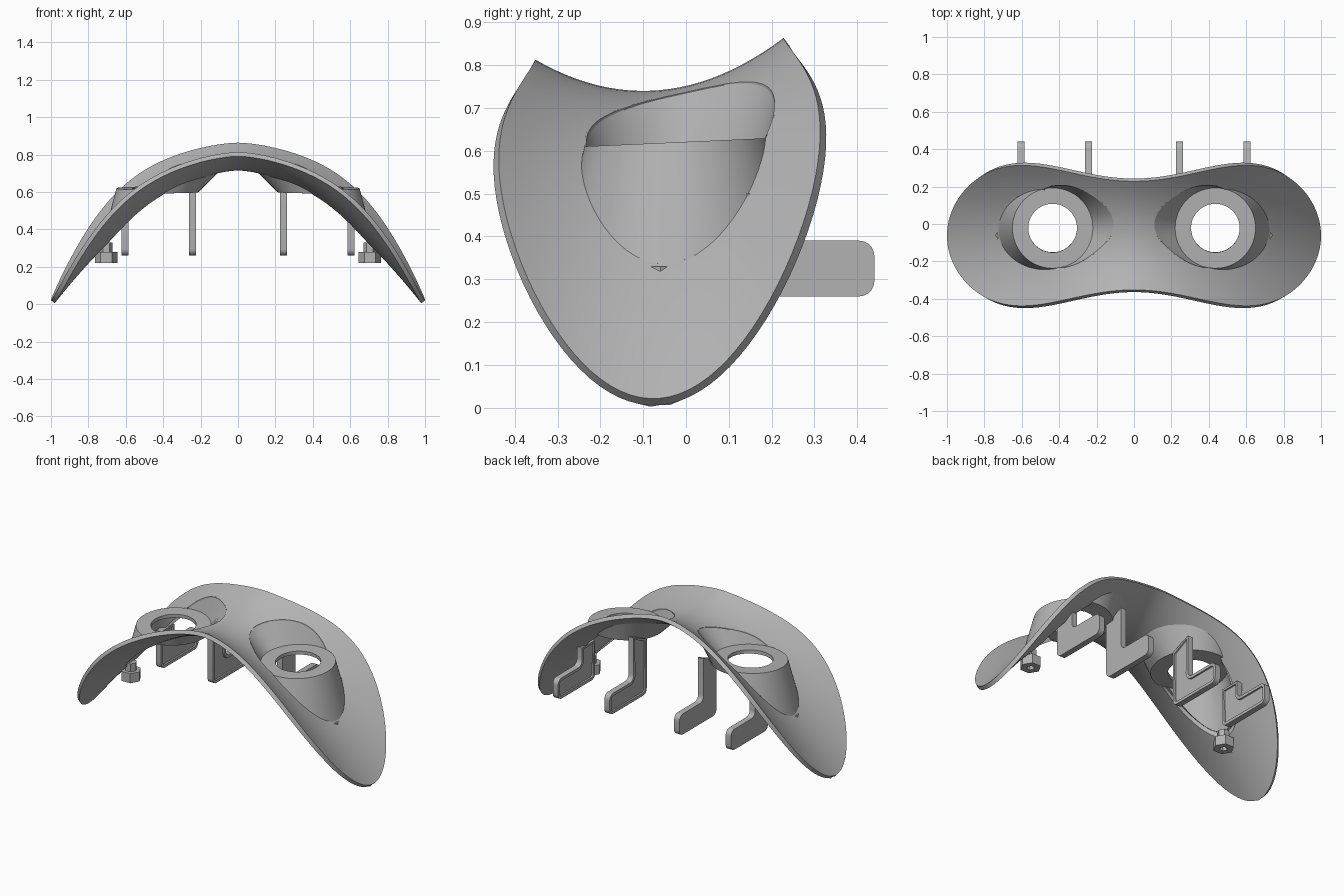
import bpy, bmesh, math

if "Cube" in bpy.data.objects:
    bpy.data.objects.remove(bpy.data.objects["Cube"])

# One plain grey material
grey = bpy.data.materials.new("plain_grey")
grey.use_nodes = True
GREY = (0.45, 0.45, 0.45, 1)
grey.diffuse_color = GREY
grey.node_tree.nodes["Principled BSDF"].inputs["Base Color"].default_value = GREY

CX, CY = 0.435, -0.022          # socket centre
RING, BORE = 0.215, 0.13        # socket ring radii
STEPS = 72


def surface(x, y):
    """Height of the saddle-shaped shell."""
    return 0.74 - 0.72 * abs(x) ** 1.76 + 1.15 * (y + 0.1) ** 2


def half_width(x):
    """Half depth of the peanut outline."""
    return math.sqrt(max(0, 1 - x ** 4)) * (0.29 + 0.137 * math.sin(1.89 * abs(x)) ** 2)


def make(name, bm):
    bmesh.ops.recalc_face_normals(bm, faces=bm.faces)
    mesh = bpy.data.meshes.new(name)
    bm.to_mesh(mesh)
    bm.free()
    mesh.materials.append(grey)
    obj = bpy.data.objects.new(name, mesh)
    bpy.context.collection.objects.link(obj)
    return obj


def activate(obj):
    bpy.ops.object.select_all(action='DESELECT')
    obj.select_set(True)
    bpy.context.view_layer.objects.active = obj


def apply_all(obj):
    activate(obj)
    for mod in list(obj.modifiers):
        bpy.ops.object.modifier_apply(modifier=mod.name)


def smooth(obj, angle=35):
    activate(obj)
    bpy.ops.object.shade_smooth_by_angle(angle=math.radians(angle))


def bridge(bm, loops, closed):
    """Join neighbouring rows of vertices with quads."""
    for a, b in zip(loops, loops[1:]):
        n = len(a)
        for i in range(n if closed else n - 1):
            j = (i + 1) % n
            bm.faces.new((a[i], a[j], b[j], b[i]))


def upward(obj):
    """Make an open sheet face up, so that thickness grows below it."""
    mesh = obj.data
    if sum(p.normal.z * p.area for p in mesh.polygons) < 0:
        mesh.flip_normals()


def thicken(obj, amount):
    mod = obj.modifiers.new("thickness", 'SOLIDIFY')
    mod.thickness = amount
    mod.offset = -1


def ring_height(y):
    return 0.62 + 0.045 * (y - CY)


def socket_edge(angle):
    """Radius where the socket wall meets the shell."""
    c, s = math.cos(angle), math.sin(angle)

    def gap(r):
        x, y = CX + r * c, CY + r * s
        slope = 1 + 3 * s * s if above else -3.8
        return ring_height(y) + slope * (r - RING) - surface(x, y)

    above = surface(CX + RING * c, CY + RING * s) > ring_height(CY + RING * s)
    lo, hi = RING, 0.42
    start = gap(lo) > 0
    for _ in range(30):
        mid = (lo + hi) / 2
        if (gap(mid) > 0) == start:
            lo = mid
        else:
            hi = mid
    return lo


ANGLES = [2 * math.pi * i / STEPS for i in range(STEPS)]
EDGE = [socket_edge(a) for a in ANGLES]


def polar(side, radius, angle):
    return side * (CX + radius * math.cos(angle)), CY + radius * math.sin(angle)


# Curved shell with a peanut outline
bm = bmesh.new()
rows = []
for i in range(81):
    x = math.sin(math.pi * (i / 80 - 0.5))
    w = half_width(x)
    ys = [-0.062 + w * (j / 12 - 1) for j in range(25)]
    rows.append([bm.verts.new((x, y, surface(x, y))) for y in ys])
bridge(bm, rows, False)
bmesh.ops.remove_doubles(bm, verts=bm.verts, dist=0.0005)
shell = make("mask_shell", bm)
upward(shell)
thicken(shell, 0.025)
apply_all(shell)

for side, label in ((1, "left"), (-1, "right")):
    # Opening cut through the shell
    bm = bmesh.new()
    loops = []
    for z in (-0.5, 1.5):
        loops.append([bm.verts.new((*polar(side, r - 0.003, a), z))
                      for a, r in zip(ANGLES, EDGE)])
    bridge(bm, loops, True)
    for loop in loops:
        bm.faces.new(loop)
    cutter = make(label + "_opening_cutter", bm)
    cutter.hide_render = True
    cut = shell.modifiers.new("opening", 'BOOLEAN')
    cut.operation = 'DIFFERENCE'
    cut.solver = 'EXACT'
    cut.object = cutter
    apply_all(shell)
    bpy.data.objects.remove(cutter)

    # Eye socket: sloping wall and flat ring
    bm = bmesh.new()
    wall, outer, inner = [], [], []
    for a, r in zip(ANGLES, EDGE):
        x, y = polar(side, r, a)
        wall.append(bm.verts.new((x, y, surface(x, y))))
        for loop, radius in ((outer, RING), (inner, BORE)):
            x, y = polar(side, radius, a)
            loop.append(bm.verts.new((x, y, ring_height(y))))
    bridge(bm, [wall, outer, inner], True)
    bmesh.ops.remove_doubles(bm, verts=bm.verts, dist=0.0002)
    socket = make(label + "_eye_socket", bm)
    upward(socket)
    thicken(socket, 0.022)
    apply_all(socket)
    smooth(socket)

    # L-shaped hooks that reach backwards, with a recessed inner face
    for place, x, top_front, top_back in (("inner", 0.225, 0.605, 0.66),
                                          ("outer", 0.585, 0.5, 0.5)):
        bm = bmesh.new()
        outline = [(0.07, top_front), (0.07, 0.26), (0.44, 0.26),
                   (0.44, 0.39), (0.2, 0.39), (0.2, top_back)]
        verts = [bm.verts.new((side * x, y, z)) for y, z in outline]
        face = bm.faces.new(verts)
        bmesh.ops.bevel(bm, geom=verts[1:5], offset=0.035, segments=5,
                        profile=0.5, affect='VERTICES')
        face = bm.faces[:][0]
        solid = bmesh.ops.extrude_face_region(bm, geom=[face], use_keep_orig=True)
        moved = [v for v in solid["geom"] if isinstance(v, bmesh.types.BMVert)]
        bmesh.ops.translate(bm, verts=moved, vec=(side * 0.037, 0, 0))
        bmesh.ops.recalc_face_normals(bm, faces=bm.faces)
        bm.faces.ensure_lookup_table()
        near = min(bm.faces, key=lambda f: abs(f.calc_center_median().x))
        bmesh.ops.inset_individual(bm, faces=[near], thickness=0.018, depth=0)
        bmesh.ops.inset_individual(bm, faces=[near], thickness=0.002, depth=-0.008)
        smooth(make(f"{label}_{place}_hook", bm))

    # Hexagonal peg with a blind hole, on a short neck
    px, py = side * 0.705, -0.06
    bm = bmesh.new()
    loops = []
    for radius, z in ((0.022, 0.25), (0.022, 0.22), (0.06, 0.22), (0.06, 0.28),
                      (0.035, 0.28), (0.035, 0.33)):
        loops.append([bm.verts.new((px + radius * math.cos(k * math.pi / 3),
                                    py + radius * math.sin(k * math.pi / 3), z))
                      for k in range(6)])
    bridge(bm, loops, True)
    bm.faces.new(loops[0])
    bm.faces.new(loops[-1])
    make(label + "_peg", bm)

smooth(shell)
